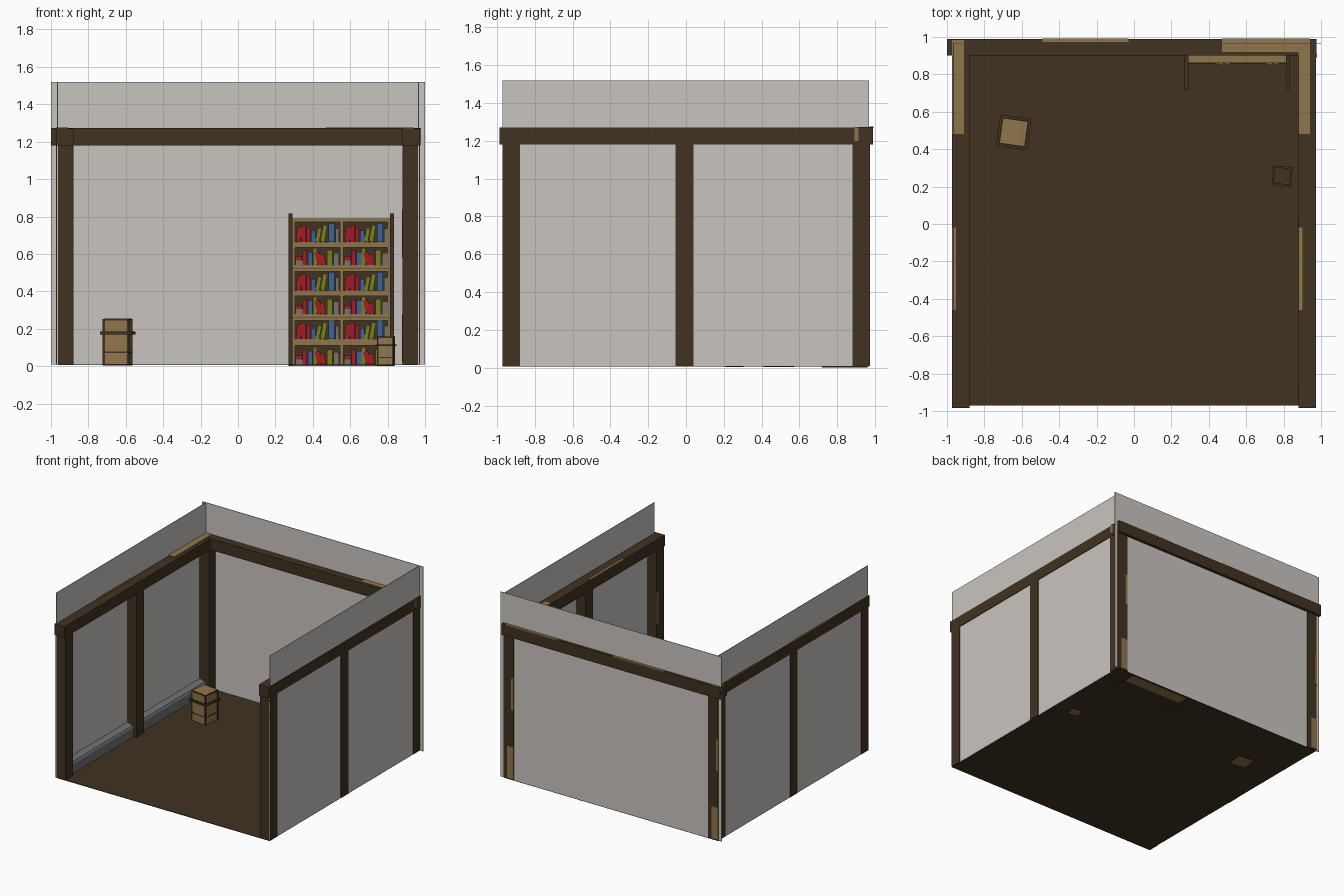
import bpy, bmesh, math
from mathutils import Matrix, Vector

if "Cube" in bpy.data.objects:
    bpy.data.objects.remove(bpy.data.objects["Cube"])


def material(name, rgb):
    """Flat colour given as sRGB 0-255, stored as linear."""
    m = bpy.data.materials.new(name)
    lin = [((c / 255 + 0.055) / 1.055) ** 2.4 for c in rgb]
    m.diffuse_color = (*lin, 1)
    m.use_nodes = True
    m.node_tree.nodes["Principled BSDF"].inputs["Base Color"].default_value = m.diffuse_color
    return m


DARK = material("dark_wood", (64, 50, 33))
TAN = material("tan_wood", (144, 118, 76))
WALL = material("plaster", (201, 197, 192))
STONE = material("grey_stone", (112, 113, 116))
RED = material("red_cover", (160, 28, 36))
GREEN = material("green_cover", (122, 128, 30))
BLUE = material("blue_cover", (62, 98, 152))
GREY = material("grey_cover", (118, 114, 110))


def add_box(bm, x0, x1, y0, y1, z0, z1, lean=0):
    """Box between limits; lean turns it about y around its bottom centre."""
    pivot = Vector(((x0 + x1) / 2, (y0 + y1) / 2, z0))
    mat = (Matrix.Translation(pivot) @ Matrix.Rotation(math.radians(lean), 4, 'Y')
           @ Matrix.Translation((0, 0, (z1 - z0) / 2))
           @ Matrix.Diagonal((x1 - x0, y1 - y0, z1 - z0, 1)))
    bmesh.ops.create_cube(bm, size=1, matrix=mat)


def finish(name, bm, mat):
    me = bpy.data.meshes.new(name)
    bm.to_mesh(me)
    bm.free()
    me.materials.append(mat)
    ob = bpy.data.objects.new(name, me)
    bpy.context.collection.objects.link(ob)
    return ob


def boxes(name, mat, *limits):
    bm = bmesh.new()
    for b in limits:
        add_box(bm, *b)
    return finish(name, bm, mat)


# Floor and thin plaster walls
boxes("floor", DARK, (-.965, .965, -.97, .968, .006, .01))
boxes("back_wall", WALL, (-1, 1, .964, .968, .01, 1.52))
for side, s in (("left", -1), ("right", 1)):
    x0, x1 = sorted((s * .963, s * .967))
    boxes(side + "_wall", WALL, (x0, x1, -.97, .964, .01, 1.52))

# Posts, side beams and stone skirting on both sides
for side, s in (("left", -1), ("right", 1)):
    x0, x1 = sorted((s * .88, s * .972))
    for part, y0, y1 in (("front", -.97, -.878), ("middle", -.055, .04), ("back", .88, .972)):
        boxes(f"{side}_{part}_post", DARK, (x0, x1, y0, y1, .01, 1.19))
    boxes(side + "_beam", DARK, (x0, x1, -.985, .93, 1.18, 1.27))
    bm = bmesh.new()
    profile = [(.96, .01), (.905, .01), (.905, .085), (.915, .1), (.96, .115)]
    for y0, y1 in ((-.878, -.055), (.04, .88)):
        f = bm.faces.new([bm.verts.new((s * x, y0, z)) for x, z in profile])
        ext = bmesh.ops.extrude_face_region(bm, geom=[f], use_keep_orig=True)
        verts = [v for v in ext["geom"] if isinstance(v, bmesh.types.BMVert)]
        bmesh.ops.translate(bm, verts=verts, vec=(0, y1 - y0, 0))
    bmesh.ops.recalc_face_normals(bm, faces=bm.faces)
    finish(side + "_skirting", bm, STONE)
boxes("back_beam", DARK, (-1, .975, .9, .99, 1.18, 1.273))

# Worn patches as thin plates on beam tops
T0, T1 = 1.268, 1.275
boxes("beam_wear", TAN,
      (-.972, -.91, .48, .985, T0, T1), (.88, .94, .48, .92, T0, T1),
      (.47, .94, .92, .991, T0, T1), (-.49, -.03, .972, .991, T0, T1),
      (-.973, -.953, -.46, -.02, T0, T1), (.879, .9, -.46, -.02, T0, T1),
      (.974, .978, .89, .912, 1.2, 1.274))
# Worn patches on the post backs and the inner faces of the right posts
wear = []
for x in (-.972, .88):
    wear += [(x, x + .02, .969, .974, .58, .84), (x, x + .06, .969, .974, .02, .28)]
for y in (-.878, .04):
    wear += [(.878, .882, y - .02, y, .58, .84), (.878, .882, y - .06, y, .02, .28)]
boxes("post_wear", TAN, *wear)

# Bookcase: dark uprights and back, tan boards
boxes("bookcase_uprights", DARK, (.27, .292, .72, .96, 0, .815), (.812, .835, .72, .96, 0, .815))
boxes("bookcase_back", DARK, (.29, .814, .93, .955, .005, .78))
boards = [(0, .01), (.11, .145), (.245, .28), (.375, .405), (.505, .54), (.635, .665), (.77, .79)]
boxes("bookcase_shelves", TAN, *[(.291, .813, .86, .955, a, b) for a, b in boards])
boxes("bookcase_stiles", TAN, *[(a, b, .861, .95, .005, .785)
                               for a, b in ((.291, .304), (.545, .565), (.8, .813))])
boxes("bookcase_seams", DARK, *[(.291, .813, .858, .862, z, z + .004) for z in (.26, .522)])

# Books: offset, width, height, lean, colour, base height
row_a = [(.004, .028, .08, 6, RED, 0), (.036, .024, .09, 0, RED, 0), (.062, .022, .075, 0, RED, 0),
         (.087, .024, .06, 0, BLUE, 0), (.109, .022, .075, 10, GREEN, 0),
         (.135, .024, .09, 10, GREEN, 0), (.18, .032, .098, 0, BLUE, 0), (.217, .02, .07, 0, GREY, 0)]
row_b = [(.003, .038, .025, 0, GREY, 0), (.003, .034, .022, 0, RED, .026), (.042, .024, .08, 0, RED, 0),
         (.069, .026, .07, 0, BLUE, 0), (.096, .022, .092, 0, GREEN, 0),
         (.122, .026, .072, -14, RED, 0), (.145, .022, .06, -10, RED, 0),
         (.172, .028, .08, 0, GREEN, 0), (.206, .03, .065, 0, GREY, 0)]
shelves = [(.665, row_a), (.54, row_b), (.405, row_a), (.28, row_b), (.145, row_a), (.01, row_b)]
stacks = {m: bmesh.new() for m in (RED, GREEN, BLUE, GREY)}
for z, row in shelves:
    for cx in (.304, .564):
        for dx, w, h, lean, col, base in row:
            front = .85 if (col, h) in ((GREEN, .09), (BLUE, .098)) else .864
            add_box(stacks[col], cx + dx, cx + dx + w, front, .935, z + base, z + base + h, lean)
for m, bm in stacks.items():
    finish(m.name.replace("cover", "books"), bm, m)


# Crates: tan body, dark edge frame, bands and a projecting rim
def crate(name, loc, turn, s, top_mat):
    h, e, t = .069, .071, .012
    frame = []
    for a in (-1, 1):
        for b in (-1, 1):
            x0, x1 = sorted((a * e, a * (e - t)))
            y0, y1 = sorted((b * e, b * (e - t)))
            frame.append((x0, x1, y0, y1, 0, .25))
    for z0, z1 in ((0, .008), (.066, .074), (.24, .25)):
        for a in (-1, 1):
            p, q = sorted((a * e, a * (e - .006)))
            frame += [(p, q, -e, e, z0, z1), (-e, e, p, q, z0, z1)]
    parts = [boxes(name + "_body", TAN, (-h, h, -h, h, .002, .246)),
             boxes(name + "_lid", top_mat, (-.065, .065, -.065, .065, .245, .251)),
             boxes(name + "_frame", DARK, *frame),
             boxes(name + "_rim", DARK, (-.084, .084, -.084, .084, .167, .182))]
    for p in parts:
        p.location = loc
        p.rotation_euler.z = math.radians(turn)
        p.scale = (s, s, s)


crate("large_crate", (-.643, .49, .003), -8, 1, TAN)
crate("small_crate", (.792, .257, .003), -5, .62, DARK)
